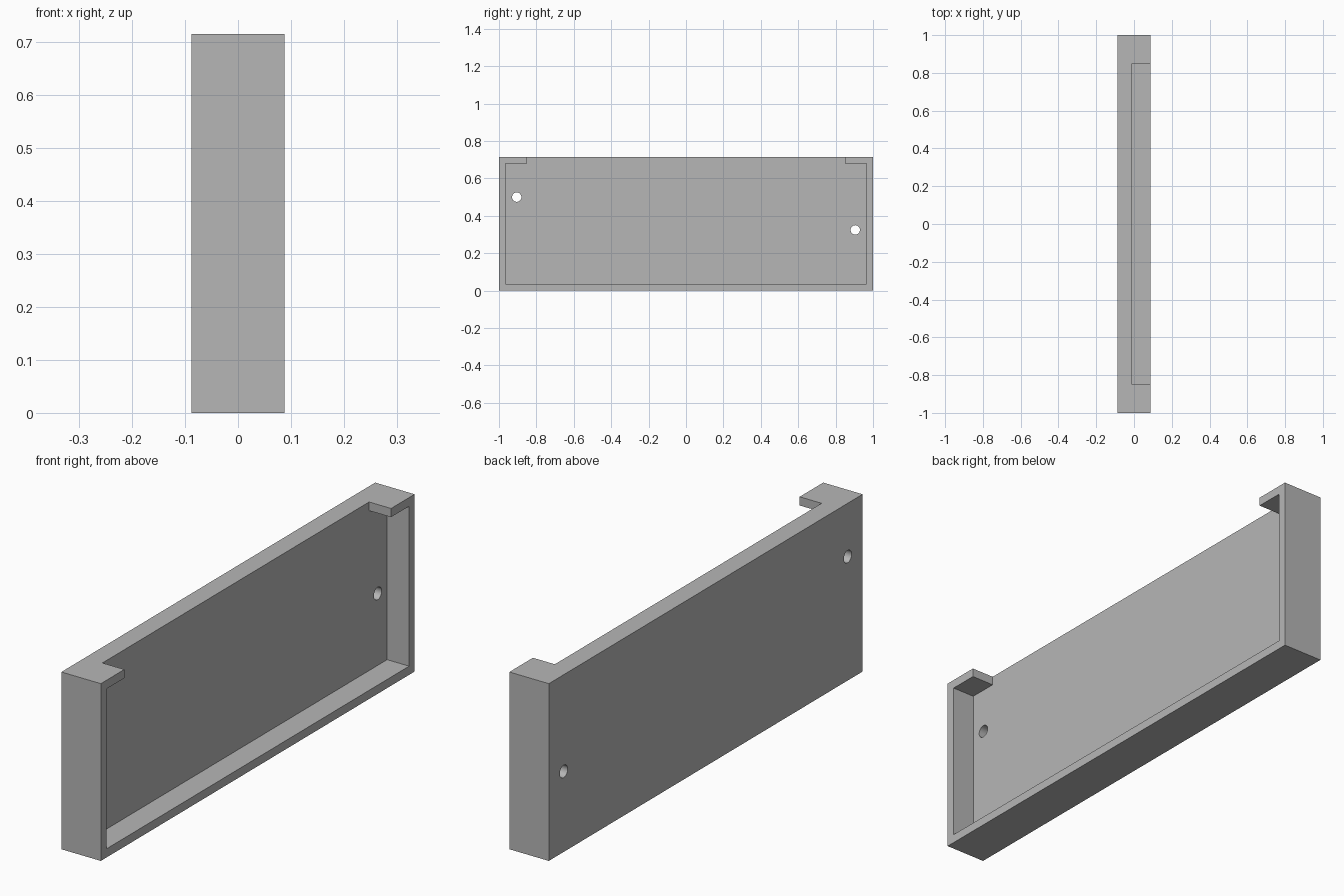
import bpy, bmesh, math
from mathutils import Vector

cube = bpy.data.objects.get("Cube")
if cube:
    bpy.data.objects.remove(cube, do_unlink=True)

HALF_X, HALF_Y, HEIGHT = 0.088, 1.0, 0.715
WALL = 0.035          # rim thickness
FLOOR_X = -0.01       # inner face of the back panel
TAB_Y = 0.85          # inner end of the corner tabs
HOLE_R = 0.025

grey = bpy.data.materials.new("plain grey")
grey.use_nodes = True
colour = (0.47, 0.47, 0.47, 1)
grey.diffuse_color = colour
grey.node_tree.nodes["Principled BSDF"].inputs["Base Color"].default_value = colour


def prism(name, profile, x0, x1):
    """Extrude a (y, z) outline along x from x0 to x1."""
    bm = bmesh.new()
    face = bm.faces.new([bm.verts.new((x0, y, z)) for y, z in profile])
    ext = bmesh.ops.extrude_face_region(bm, geom=[face])
    verts = [g for g in ext["geom"] if isinstance(g, bmesh.types.BMVert)]
    bmesh.ops.translate(bm, verts=verts, vec=Vector((x1 - x0, 0, 0)))
    bmesh.ops.recalc_face_normals(bm, faces=bm.faces)
    mesh = bpy.data.meshes.new(name)
    bm.to_mesh(mesh)
    bm.free()
    mesh.materials.append(grey)
    obj = bpy.data.objects.new(name, mesh)
    bpy.context.collection.objects.link(obj)
    return obj


def circle(cy, cz, r, n=40):
    return [(cy + r * math.cos(math.tau * i / n), cz + r * math.sin(math.tau * i / n))
            for i in range(n)]


# Solid block
tray = prism("tray", [(-HALF_Y, 0), (HALF_Y, 0), (HALF_Y, HEIGHT), (-HALF_Y, HEIGHT)],
             -HALF_X, HALF_X)

# Pocket, open at the side and at the top between two corner tabs
side = HALF_Y - WALL
half = [(side, WALL), (side, HEIGHT - WALL), (TAB_Y, HEIGHT - WALL), (TAB_Y, HEIGHT + 0.1)]
pocket = prism("pocket_cutter", half + [(-y, z) for y, z in reversed(half)],
               FLOOR_X, HALF_X + 0.1)

# Two screw holes through the back panel
holes = [prism("hole_cutter", circle(y, z, HOLE_R), -HALF_X - 0.1, FLOOR_X + 0.05)
         for y, z in ((-0.905, 0.50), (0.905, 0.325))]

# Cut, then drop the cutters
cutters = [pocket] + holes
for cutter in cutters:
    cutter.hide_render = True
    mod = tray.modifiers.new("cut", 'BOOLEAN')
    mod.operation = 'DIFFERENCE'
    mod.solver = 'EXACT'
    mod.object = cutter
bpy.context.view_layer.update()
evaluated = tray.evaluated_get(bpy.context.evaluated_depsgraph_get())
result = bpy.data.meshes.new_from_object(evaluated)
tray.modifiers.clear()
tray.data = result
result.name = "tray"
for cutter in cutters:
    bpy.data.objects.remove(cutter, do_unlink=True)

# Smooth hole walls, sharp corners
bpy.ops.object.select_all(action='DESELECT')
tray.select_set(True)
bpy.context.view_layer.objects.active = tray
bpy.ops.object.shade_smooth_by_angle(angle=math.radians(30))
